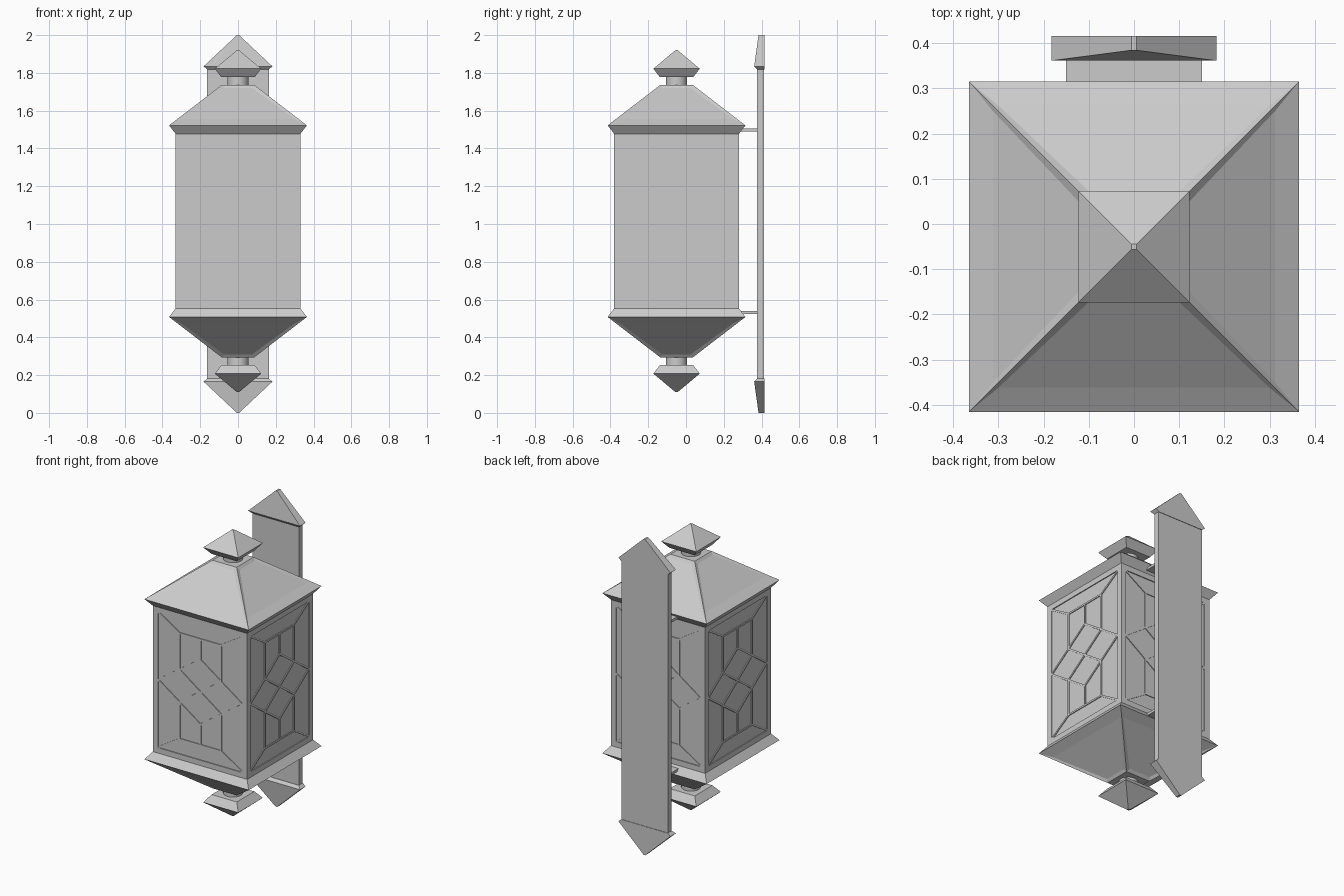
import bpy, bmesh, math
from mathutils import Vector, Matrix

if "Cube" in bpy.data.objects:
    bpy.data.objects.remove(bpy.data.objects["Cube"])

LANTERN = Vector((0, -0.05, 1.015))   # centre of the lantern
PLATE = Vector((0, 0, 1.0))           # centre of the wall plate


def finish(name, bm, origin, mirror=False):
    bmesh.ops.recalc_face_normals(bm, faces=bm.faces)
    me = bpy.data.meshes.new(name)
    bm.to_mesh(me)
    bm.free()
    ob = bpy.data.objects.new(name, me)
    ob.location = origin
    bpy.context.collection.objects.link(ob)
    if mirror:
        m = ob.modifiers.new("top_to_bottom", 'MIRROR')
        m.use_axis = (False, False, True)
        m.use_mirror_merge = False
    return ob


def add_box(bm, lo, hi, mat=Matrix()):
    lo, hi = Vector(lo), Vector(hi)
    d = hi - lo
    m = mat @ Matrix.Translation((lo + hi) / 2) @ Matrix.Diagonal((d.x, d.y, d.z, 1))
    bmesh.ops.create_cube(bm, size=1, matrix=m)


def square_loft(bm, rings):
    """Stack of square sections (half width, z); returns side faces per band."""
    loops = [[bm.verts.new((sx * h, sy * h, z)) for sx, sy in
              ((-1, -1), (1, -1), (1, 1), (-1, 1))] for h, z in rings]
    bands = [[bm.faces.new((a[i], a[(i + 1) % 4], b[(i + 1) % 4], b[i])) for i in range(4)]
             for a, b in zip(loops, loops[1:])]
    bm.faces.new(loops[0][::-1])
    bm.faces.new(loops[-1])
    return bands


def lz(z):
    return z - LANTERN.z


# Glass body
bm = bmesh.new()
add_box(bm, (-0.324, -0.324, -0.46), (0.324, 0.324, 0.46))
finish("glass_body", bm, LANTERN)

# Frame and lattice bars on the four sides
bm = bmesh.new()
W, H, T = 0.33, 0.463, 0.035
x1, z1, zd = 0.145, 0.335, 0.205
X = W - T


def bar(a, b, rot, w=0.011):
    a, b = Vector((a[0], 0, a[1])), Vector((b[0], 0, b[1]))
    d = b - a
    m = rot @ Matrix.Translation((a + b) / 2) @ Matrix.Rotation(-math.atan2(d.z, d.x), 4, 'Y')
    add_box(bm, (-d.length / 2, -0.329, -w / 2), (d.length / 2, -0.31, w / 2), m)


for k in range(4):
    rot = Matrix.Rotation(k * math.pi / 2, 4, 'Z')
    for s in (-1, 1):
        # outer frame: stile and rail
        add_box(bm, (min(s * X, s * W), -W, -H), (max(s * X, s * W), -0.31, H), rot)
        add_box(bm, (-X, -W, min(s * (H - T), s * H)), (X, -0.31, max(s * (H - T), s * H)), rot)
        # inner rail, centre upright and central crossing bars
        bar((-x1, s * z1), (x1, s * z1), rot)
        bar((0, s * z1), (0, s * zd), rot)
        bar((-x1, -s * zd / 2), (x1, s * zd / 2), rot)
        for t in (-1, 1):
            # corner mitre, side upright, diamond edge
            bar((s * X, t * (H - T)), (s * x1, t * z1), rot)
            bar((s * x1, t * z1), (s * x1, t * zd / 2), rot)
            bar((s * X, 0), (0, t * zd), rot)
finish("lattice_frame", bm, LANTERN)

# Roof with recessed panels, mirrored to form the base
bm = bmesh.new()
bands = square_loft(bm, [(0.33, lz(1.477)), (0.365, lz(1.522)), (0.085, lz(1.737))])
bmesh.ops.recalc_face_normals(bm, faces=bm.faces)
bmesh.ops.inset_individual(bm, faces=bands[1], thickness=0.0235, depth=-0.005)
for f in bands[1]:
    zm = f.calc_center_median().z
    low = [v for v in f.verts if v.co.z < zm]
    for v in low:
        up = [e.other_vert(v) for e in f.edges if v in e.verts and e.other_vert(v) not in low][0]
        v.co = v.co.lerp(up.co, 0.165)
finish("roof_and_base", bm, LANTERN, True)

# Round necks
bm = bmesh.new()
bmesh.ops.create_cone(bm, cap_ends=True, segments=32, radius1=0.056, radius2=0.056, depth=0.06,
                      matrix=Matrix.Translation((0, 0, lz(1.758))))
for f in bm.faces:
    f.smooth = len(f.verts) == 4
finish("necks", bm, LANTERN, True)

# Pyramid finials
bm = bmesh.new()
square_loft(bm, [(0.088, lz(1.777)), (0.123, lz(1.822)), (0.006, lz(1.92))])
finish("finials", bm, LANTERN, True)

# Brackets joining lantern and plate
bm = bmesh.new()
add_box(bm, (-0.15, 0.32, lz(1.49)), (0.15, 0.44, lz(1.506)))
finish("brackets", bm, LANTERN, True)

# Wall plate
bm = bmesh.new()
add_box(bm, (-0.163, 0.377, -0.825), (0.163, 0.413, 0.825))
finish("wall_plate", bm, PLATE)

# Pointed plate caps: rows of (half width, front y, z)
bm = bmesh.new()
rows = [[bm.verts.new(p) for p in ((-w, y, z), (w, y, z), (w, 0.416, z), (-w, 0.416, z))]
        for w, y, z in ((0.163, 0.376, 0.818), (0.182, 0.361, 0.835), (0.006, 0.384, 1.0))]
for a, b in zip(rows, rows[1:]):
    for i in range(4):
        j = (i + 1) % 4
        bm.faces.new((a[i], a[j], b[j], b[i]))
bm.faces.new(rows[0][::-1])
bm.faces.new(rows[-1])
finish("plate_caps", bm, PLATE, True)
